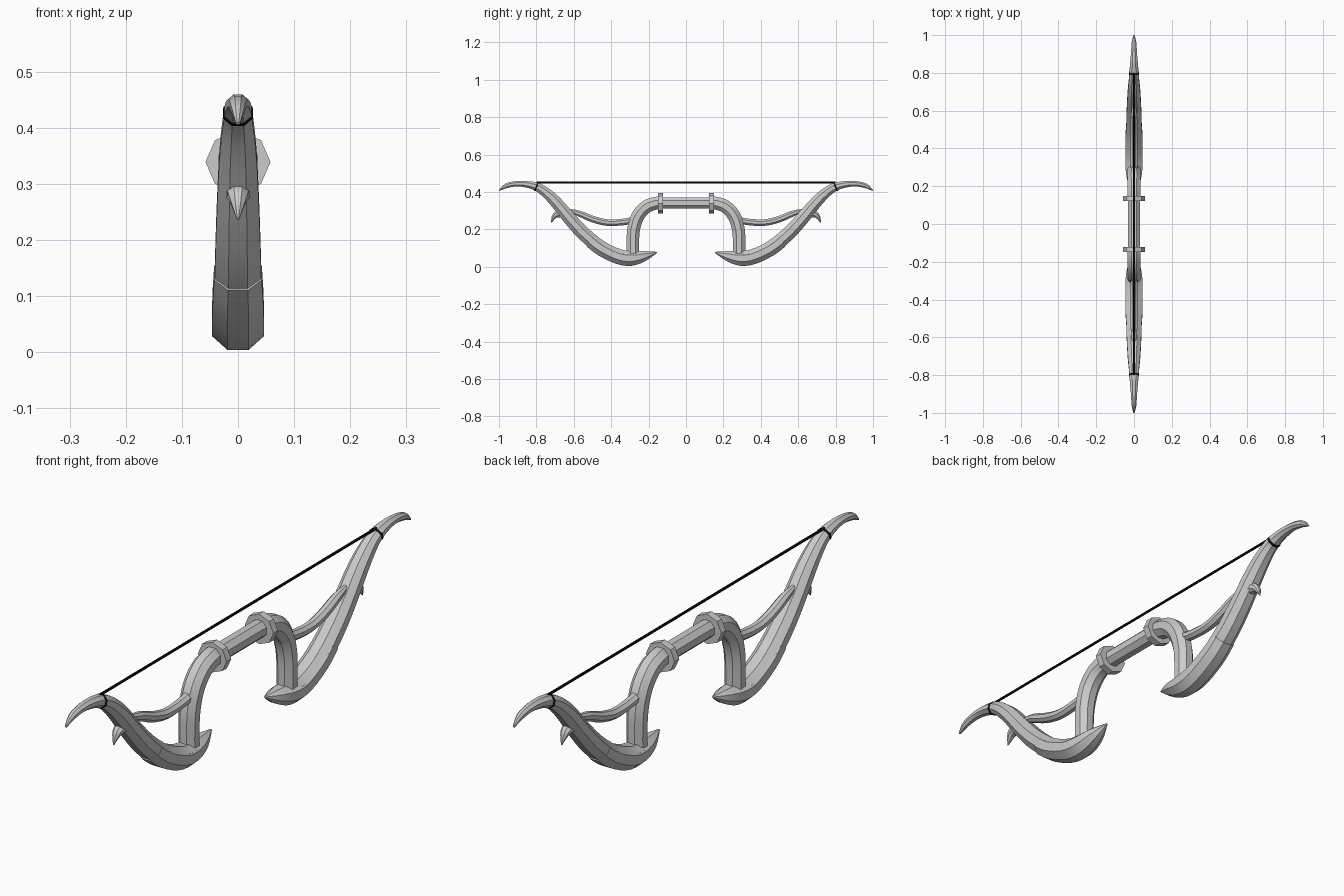
import bpy, bmesh, math
from mathutils import Vector

if "Cube" in bpy.data.objects:
    bpy.data.objects.remove(bpy.data.objects["Cube"], do_unlink=True)


def material(name, color):
    m = bpy.data.materials.new(name)
    m.use_nodes = True
    m.diffuse_color = color
    m.node_tree.nodes["Principled BSDF"].inputs["Base Color"].default_value = color
    return m


GREY = material("pale grey", (0.6, 0.6, 0.6, 1))
BLACK = material("string black", (0.005, 0.005, 0.005, 1))


def smooth_path(points, steps):
    # Catmull-Rom through (y, z, half width, half thickness)
    pts = [Vector(p) for p in points]
    pts = [2 * pts[0] - pts[1]] + pts + [2 * pts[-1] - pts[-2]]
    out = []
    for a, b, c, d in zip(pts, pts[1:], pts[2:], pts[3:]):
        for i in range(steps):
            t = i / steps
            out.append(0.5 * (2 * b + (c - a) * t + (2 * a - 5 * b + 4 * c - d) * t * t
                              + (3 * b - a - 3 * c + d) * t ** 3))
    return out + [pts[-2]]


def tube(name, points, mat=GREY, steps=3, sides=8, turn=0.5, mirror=True):
    # Sweeps a polygon along a path lying in the x = 0 plane
    path = smooth_path(points, steps) if steps > 1 else [Vector(p) for p in points]
    bm = bmesh.new()
    rings = []
    for i, p in enumerate(path):
        q, r = path[max(i - 1, 0)], path[min(i + 1, len(path) - 1)]
        along = Vector((0, r[0] - q[0], r[1] - q[1])).normalized()
        normal = Vector((0, -along.z, along.y))
        ring = []
        for k in range(sides):
            a = (k + turn) * math.tau / sides
            ring.append(bm.verts.new(Vector((math.cos(a) * max(p[2], 0.001), p[0], p[1]))
                                     + normal * math.sin(a) * max(p[3], 0.001)))
        rings.append(ring)
    for a, b in zip(rings, rings[1:]):
        for k in range(sides):
            j = (k + 1) % sides
            bm.faces.new((a[k], a[j], b[j], b[k]))
    bm.faces.new(rings[0])
    bm.faces.new(rings[-1])
    bmesh.ops.recalc_face_normals(bm, faces=bm.faces)
    mesh = bpy.data.meshes.new(name)
    bm.to_mesh(mesh)
    bm.free()
    mesh.materials.append(mat)
    ob = bpy.data.objects.new(name, mesh)
    bpy.context.collection.objects.link(ob)
    bpy.ops.object.select_all(action="DESELECT")
    ob.select_set(True)
    bpy.context.view_layer.objects.active = ob
    bpy.ops.object.shade_smooth_by_angle(angle=math.radians(32))
    if mirror:
        mod = ob.modifiers.new("Mirror", "MIRROR")
        mod.use_axis = (False, True, False)
        mod.use_clip = False
        mod.use_mirror_merge = False
    return ob


# Curved limbs, from the outer tip down to the foot
tube("limb", [
    (0.998, 0.408, 0.004, 0.003), (0.96, 0.433, 0.013, 0.014),
    (0.90, 0.444, 0.018, 0.016), (0.83, 0.437, 0.024, 0.021),
    (0.77, 0.412, 0.029, 0.027), (0.70, 0.350, 0.036, 0.034),
    (0.62, 0.255, 0.041, 0.038), (0.54, 0.170, 0.044, 0.040),
    (0.45, 0.100, 0.046, 0.040), (0.36, 0.060, 0.046, 0.037),
    (0.28, 0.052, 0.042, 0.034)])

# Pointed foot wrapped round the lower end of each limb
tube("limb_foot", [
    (0.51, 0.141, 0.046, 0.042), (0.45, 0.096, 0.049, 0.043),
    (0.36, 0.054, 0.050, 0.044), (0.29, 0.045, 0.048, 0.043),
    (0.22, 0.058, 0.034, 0.029), (0.155, 0.077, 0.003, 0.003)])

# Arched risers between limbs and grip
tube("riser", [
    (0.13, 0.341, 0.036, 0.036), (0.165, 0.339, 0.037, 0.037),
    (0.215, 0.319, 0.038, 0.038), (0.258, 0.270, 0.038, 0.038),
    (0.28, 0.200, 0.037, 0.037), (0.284, 0.130, 0.036, 0.036),
    (0.284, 0.060, 0.036, 0.036)])

# Grip and its two collars
tube("grip", [(-0.14, 0.341, 0.033, 0.033), (0.14, 0.341, 0.033, 0.033)],
     steps=1, mirror=False)
tube("collar", [(0.122, 0.339, 0.058, 0.055), (0.149, 0.339, 0.058, 0.055)],
     steps=1, turn=0)

# Thin braces from riser to limb
tube("brace", [
    (0.26, 0.255, 0.020, 0.019), (0.33, 0.240, 0.020, 0.019),
    (0.42, 0.236, 0.020, 0.019), (0.50, 0.255, 0.020, 0.019),
    (0.57, 0.284, 0.018, 0.017), (0.64, 0.305, 0.008, 0.008)])

# Hooked spikes on the outside of the limbs
tube("spike", [
    (0.62, 0.265, 0.022, 0.022), (0.665, 0.282, 0.023, 0.021),
    (0.70, 0.274, 0.017, 0.016), (0.721, 0.236, 0.002, 0.002)])

# Bowstring and the loops that tie it to the limbs
tube("bowstring", [(-0.80, 0.450, 0.005, 0.005), (0.80, 0.450, 0.005, 0.005)],
     BLACK, steps=1, mirror=False)
tube("string_loop", [(0.796, 0.4255, 0.0285, 0.026), (0.804, 0.4285, 0.028, 0.0255)],
     BLACK, steps=1)
